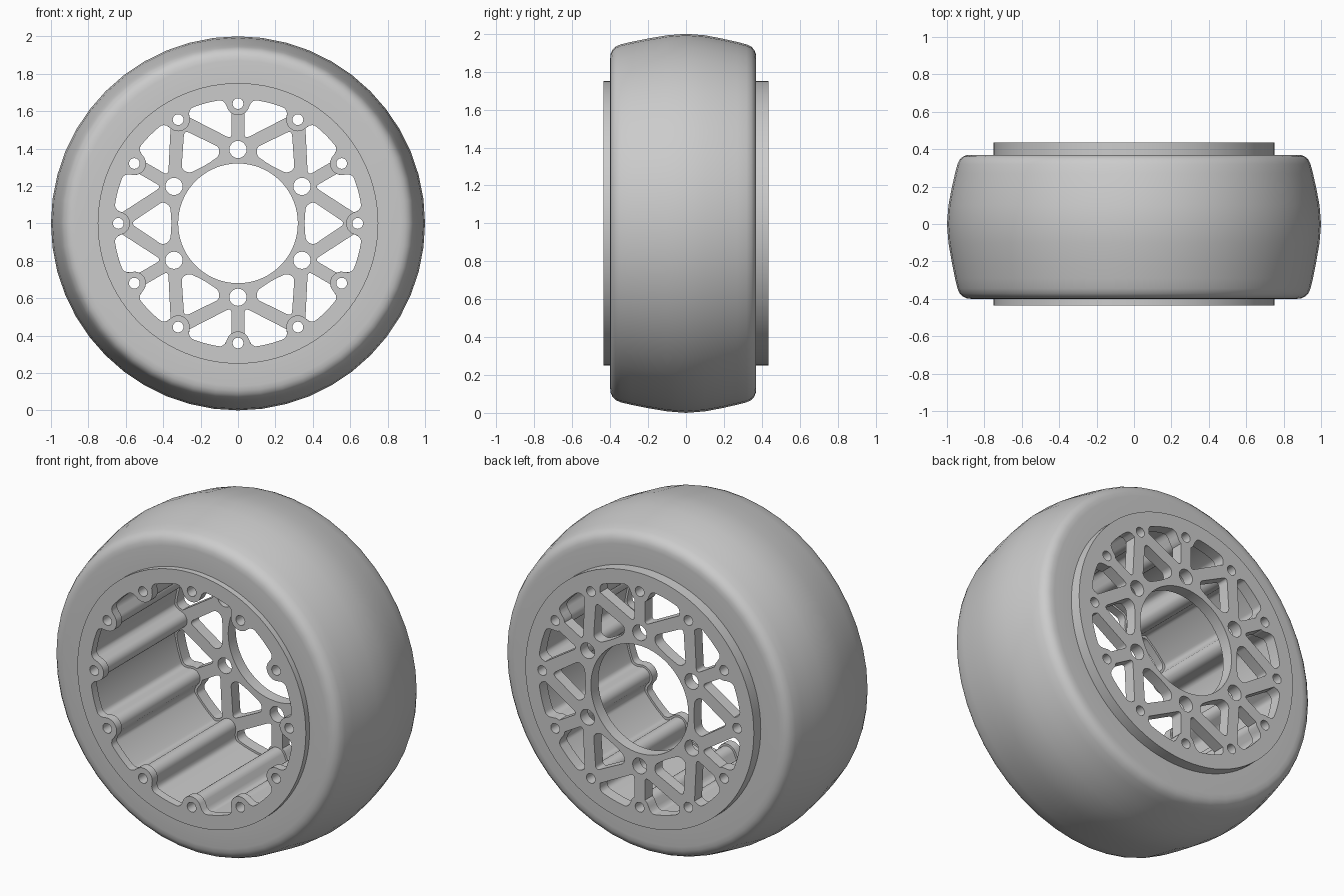
import bpy, bmesh
from math import sin, cos, pi, radians, degrees, sqrt, asin
from mathutils import Vector, Matrix

if "Cube" in bpy.data.objects:
    bpy.data.objects.remove(bpy.data.objects["Cube"])

grey = bpy.data.materials.new("plain_grey")
grey.use_nodes = True
grey.diffuse_color = (0.6, 0.6, 0.6, 1)
grey.node_tree.nodes["Principled BSDF"].inputs["Base Color"].default_value = (0.6, 0.6, 0.6, 1)

HUB_R, BOLT_R, HALF = 0.75, 0.64, 0.435
PLATE = 0.07


def finish(name, mesh):
    mesh.name = name
    mesh.materials.clear()
    mesh.materials.append(grey)
    obj = bpy.data.objects.new(name, mesh)
    bpy.context.collection.objects.link(obj)
    bpy.ops.object.select_all(action="DESELECT")
    obj.select_set(True)
    bpy.context.view_layer.objects.active = obj
    bpy.ops.object.shade_smooth_by_angle(angle=radians(35))
    return obj


def polar(r, a):
    return Vector((r * cos(a), r * sin(a)))


def circle(radius, n, centre=Vector((0, 0))):
    return [centre + polar(radius, 2 * pi * i / n) for i in range(n)]


def turn(points, a):
    return [Matrix.Rotation(a, 2) @ p for p in points]


def fillet(corners, steps=5):
    """Round each (point, cut length) corner of a closed outline."""
    out = []
    for i, (p, cut) in enumerate(corners):
        p = Vector(p)
        if not cut:
            out.append(p)
            continue
        a = p + (Vector(corners[i - 1][0]) - p).normalized() * cut
        b = p + (Vector(corners[(i + 1) % len(corners)][0]) - p).normalized() * cut
        for k in range(steps + 1):
            t = k / steps
            out.append(a * (1 - t) ** 2 + p * 2 * t * (1 - t) + b * t * t)
    return out


def scallop(a, grow=0.0):
    """Cavity radius at angle a: a lobe around each of twelve bolts."""
    lobe, outer = 0.062 - grow, 0.665 + grow
    step = pi / 6
    phi = abs((a + step / 2) % step - step / 2)
    edge = asin(lobe / BOLT_R)
    if phi < edge:
        return BOLT_R * cos(phi) - sqrt(max(0, lobe ** 2 - (BOLT_R * sin(phi)) ** 2))
    t = min(1, (phi - edge) / radians(3))
    return BOLT_R * cos(edge) + (outer - BOLT_R * cos(edge)) * t * (2 - t)


def slab(name, outlines, y0, y1):
    """Extrude nested outlines (x, z) between two depths."""
    curve = bpy.data.curves.new(name, "CURVE")
    curve.dimensions, curve.fill_mode = "2D", "BOTH"
    curve.extrude = (y1 - y0) / 2
    for pts in outlines:
        s = curve.splines.new("POLY")
        s.points.add(len(pts) - 1)
        for sp, p in zip(s.points, pts):
            sp.co = (p.x, p.y, 0, 1)
        s.use_cyclic_u = True
    tmp = bpy.data.objects.new(name + "_outline", curve)
    bpy.context.collection.objects.link(tmp)
    graph = bpy.context.evaluated_depsgraph_get()
    mesh = bpy.data.meshes.new_from_object(tmp.evaluated_get(graph))
    bpy.data.objects.remove(tmp)
    mesh.transform(Matrix.Translation((0, (y0 + y1) / 2, 1)) @ Matrix.Rotation(pi / 2, 4, "X"))
    bm = bmesh.new()
    bm.from_mesh(mesh)
    bmesh.ops.remove_doubles(bm, verts=bm.verts, dist=0.0001)
    bmesh.ops.recalc_face_normals(bm, faces=bm.faces)
    bm.to_mesh(mesh)
    bm.free()
    return finish(name, mesh)


# Tyre: lathed closed section of (radius, y)
section = [(0.75, -0.4), (0.87, -0.4), (0.895, -0.397), (0.915, -0.388), (0.932, -0.372),
           (0.944, -0.345), (0.957, -0.29), (0.975, -0.2), (0.992, -0.1), (1, 0),
           (0.992, 0.1), (0.975, 0.19), (0.957, 0.27), (0.944, 0.32), (0.932, 0.345),
           (0.915, 0.36), (0.895, 0.368), (0.87, 0.37), (0.75, 0.37)]
bm = bmesh.new()
SEG = 48
rings = [[bm.verts.new((r * cos(2 * pi * i / SEG), y, 1 + r * sin(2 * pi * i / SEG)))
          for i in range(SEG)] for r, y in section]
for j, ring in enumerate(rings):
    nxt = rings[(j + 1) % len(rings)]
    for i in range(SEG):
        k = (i + 1) % SEG
        bm.faces.new((ring[i], ring[k], nxt[k], nxt[i]))
bmesh.ops.recalc_face_normals(bm, faces=bm.faces)
tyre_mesh = bpy.data.meshes.new("tyre")
bm.to_mesh(tyre_mesh)
bm.free()
finish("tyre", tyre_mesh)

# Shared outlines: hub rim and through bolt holes
rim = circle(HUB_R, 96)
bolts = [circle(0.029, 16, polar(BOLT_R, k * pi / 6)) for k in range(12)]


def cavity(grow):
    return [polar(scallop(a, grow), a) for a in (2 * pi * i / 360 for i in range(360))]


# Hub barrel with a slightly wider bore behind the front flange
front_end, back_end = -HALF + 0.05, HALF - PLATE
slab("front_flange", [rim, cavity(0)] + bolts, -HALF, front_end)
slab("hub_barrel", [rim, cavity(0.012)] + bolts, front_end, back_end)

# Spoked plate: triangular windows at the hub, curved ones at the rim
tip, shoulder = (0.575, 0), 0.118
inner_window = fillet([(tip, 0.03), ((0.40, shoulder), 0.025), ((0.362, 0.09), 0.02),
                       ((0.355, 0), 0.04), ((0.362, -0.09), 0.02), ((0.40, -shoulder), 0.025)])
arc = [polar(scallop(radians(d)), radians(d)) for d in
       [3.4 + (24.6 - 3.4) * i / 30 for i in range(31)]]
outer_window = fillet([((0.451, 0.035), 0.03)] + [(p, 0) for p in arc])
mirrored = [Vector((p.x, -p.y)) for p in outer_window]

holes = [circle(0.32, 72)]
for k in range(6):
    a = k * pi / 3
    holes.append(turn(inner_window, a))
    holes.append(turn(outer_window, a + pi / 6))
    holes.append(turn(mirrored, a + pi / 6))
    holes.append(circle(0.046, 24, polar(0.395, a + pi / 6)))
slab("spoked_back_plate", [rim] + holes + bolts, back_end, HALF)
